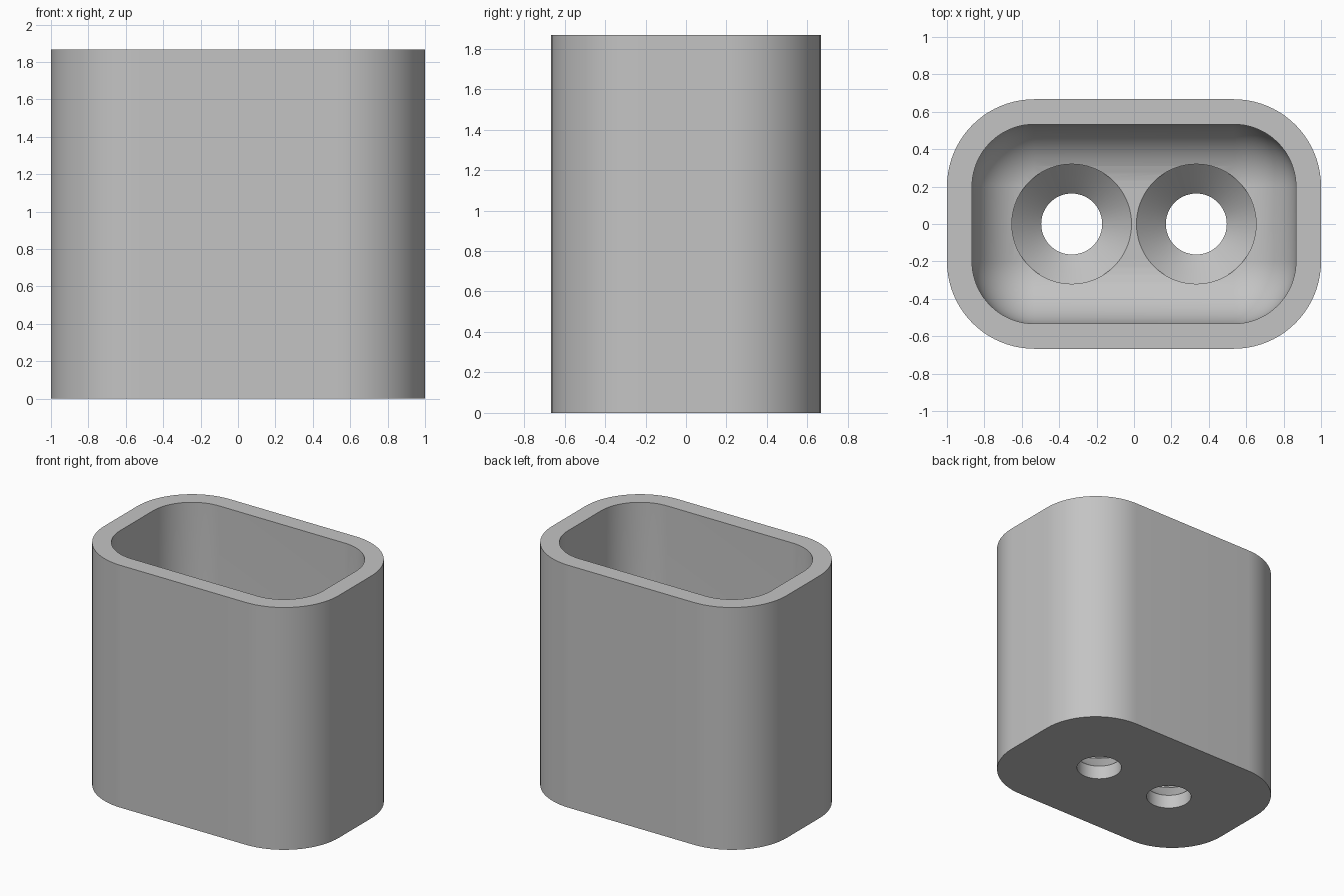
import bpy
import bmesh
from math import cos, sin, pi

cube = bpy.data.objects.get("Cube")
if cube:
    bpy.data.objects.remove(cube, do_unlink=True)

HEIGHT = 1.867
CORE_X, CORE_Y = 0.533, 0.2      # centres of the rounded corners
OUTER_R, INNER_R = 0.467, 0.333  # corner radii, outside and inside
FLOOR = 0.267
CORNER_STEPS, FILLET_STEPS, HOLE_SIDES = 20, 14, 72

grey = bpy.data.materials.new("plain grey")
grey.use_nodes = True
colour = (0.55, 0.55, 0.55, 1)
grey.diffuse_color = colour
grey.node_tree.nodes["Principled BSDF"].inputs["Base Color"].default_value = colour


def rounded_ring(r, z):
    """Rounded rectangle of corner radius r at height z."""
    ring = []
    for quarter, (sx, sy) in enumerate([(1, 1), (-1, 1), (-1, -1), (1, -1)]):
        for i in range(CORNER_STEPS + 1):
            a = (quarter + i / CORNER_STEPS) * pi / 2
            ring.append((sx * CORE_X + r * cos(a), sy * CORE_Y + r * sin(a), z))
    return ring


def round_ring(x, r, z):
    angles = [2 * pi * i / HOLE_SIDES for i in range(HOLE_SIDES)]
    return [(x + r * cos(a), r * sin(a), z) for a in angles]


def loft(name, rings):
    """Skin a stack of rings and cap both ends."""
    bm = bmesh.new()
    rows = [[bm.verts.new(p) for p in ring] for ring in rings]
    n = len(rows[0])
    for low, high in zip(rows, rows[1:]):
        for i in range(n):
            j = (i + 1) % n
            bm.faces.new((low[i], low[j], high[j], high[i]))
    bm.faces.new(rows[0][::-1])
    bm.faces.new(rows[-1])
    bmesh.ops.remove_doubles(bm, verts=bm.verts[:], dist=0.0001)
    bmesh.ops.recalc_face_normals(bm, faces=bm.faces[:])
    mesh = bpy.data.meshes.new(name)
    bm.to_mesh(mesh)
    bm.free()
    mesh.materials.append(grey)
    obj = bpy.data.objects.new(name, mesh)
    bpy.context.collection.objects.link(obj)
    return obj


# Cup: outer wall, flat rim, inner wall, then a round fillet into the floor
rings = [rounded_ring(OUTER_R, 0), rounded_ring(OUTER_R, HEIGHT),
         rounded_ring(INNER_R, HEIGHT)]
for i in range(FILLET_STEPS + 1):
    a = i / FILLET_STEPS * pi / 2
    rings.append(rounded_ring(INNER_R * cos(a), FLOOR + INNER_R * (1 - sin(a))))
cup = loft("cup_body", rings)

# Two countersunk screw holes through the floor
bpy.context.view_layer.objects.active = cup
cup.select_set(True)
hole_profile = [(0.163, -0.1), (0.163, 0.107), (0.32, 0.264), (0.32, 0.4)]
for side, x in (("right", -0.333), ("left", 0.333)):
    cutter = loft(side + "_hole_cutter", [round_ring(x, r, z) for r, z in hole_profile])
    cutter.hide_render = True
    cut = cup.modifiers.new(side + "_hole", "BOOLEAN")
    cut.operation = "DIFFERENCE"
    cut.solver = "EXACT"
    cut.object = cutter
    bpy.ops.object.modifier_apply(modifier=cut.name)
    bpy.data.objects.remove(cutter, do_unlink=True)

bpy.ops.object.shade_smooth_by_angle(angle=pi / 6)
